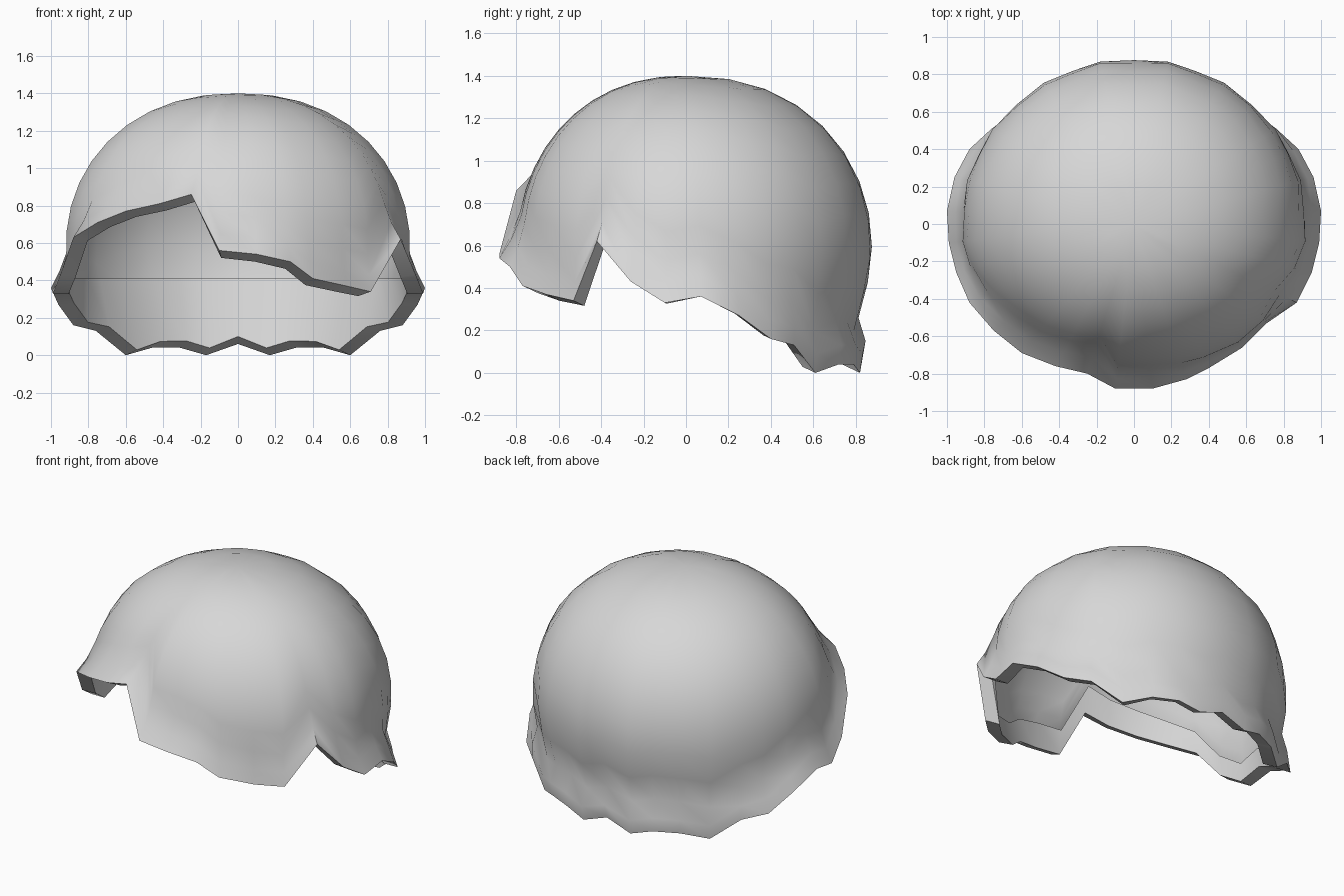
import bpy, bmesh, math
from mathutils import Vector

cube = bpy.data.objects.get("Cube")
if cube:
    bpy.data.objects.remove(cube, do_unlink=True)

MID, RISE = 0.6, 0.8      # height of the widest ring, height of the dome above it
ROWS = 10

# Hem outline: swept fringe, temple notch, then the wavy nape
fringe = [(-0.25, -0.8, 0.86), (-0.1, -0.88, 0.56), (0.1, -0.88, 0.54), (0.28, -0.83, 0.5),
          (0.4, -0.77, 0.41), (0.58, -0.66, 0.37), (0.71, -0.53, 0.34), (0.87, -0.42, 0.62)]
side = [(0.95, -0.26, 0.43), (0.99, -0.1, 0.33), (1.0, 0.07, 0.36), (0.96, 0.25, 0.27),
        (0.88, 0.4, 0.16), (0.76, 0.51, 0.13), (0.6, 0.61, 0.0), (0.46, 0.72, 0.04),
        (0.31, 0.79, 0.04), (0.17, 0.82, 0.0)]
nape = [(0, 0.82, 0.06)]
swept = [(-0.88, -0.42, 0.63), (-0.75, -0.57, 0.71), (-0.6, -0.69, 0.77), (-0.42, -0.76, 0.81)]
hem = fringe + side + nape + [(-x, y, z) for x, y, z in reversed(side)] + swept


def column(i, point):
    """Points from the crown, down the outside, around the hem and up the inner band."""
    x, y, z = point
    reach = math.hypot(x, y)
    dx, dy = x / reach, y / reach
    depth = 0.885 if y > 0 else 0.8
    wide = 1 / math.hypot(dx / 0.925, dy / depth)
    wide *= 1 if i % 2 else 0.99          # shallow grooves between locks

    def radius(h):
        if h > MID:
            return wide * (1 - ((h - MID) / RISE) ** 2) ** 0.45
        return wide * (1 - 0.3 * max(0, 0.5 - h) * max(0, dy))     # pinched neck

    low = z + 0.2
    if low > MID:
        end = math.acos((low - MID) / RISE)
    else:
        end = math.pi / 2 + (MID - low) / 0.85
    outer = []
    for k in range(1, ROWS + 1):
        u = end * k / ROWS
        h = MID + RISE * math.cos(u) if u < math.pi / 2 else MID - 0.85 * (u - math.pi / 2)
        outer.append((radius(h), h))

    neck = radius(low)
    lip = neck + (reach - neck) * 0.45 + 0.03 * max(0, dy)
    rim = [(lip, z + 0.09), (reach, z), (reach - 0.085, z + 0.04 * dy)]
    top = max(0.41, z + 0.12)
    band = [(radius(top) * 0.985, top)]   # inner band meets the inside of the dome
    return [Vector((dx * r, dy * r, h)) for r, h in outer + rim + band]


# Loft the columns into one shell, open above the inner band
bm = bmesh.new()
columns = [[bm.verts.new(p) for p in column(i, point)] for i, point in enumerate(hem)]
crown = bm.verts.new((0, 0, MID + RISE))
for i, a in enumerate(columns):
    b = columns[(i + 1) % len(columns)]
    bm.faces.new((crown, a[0], b[0]))
    for k in range(len(a) - 1):
        bm.faces.new((a[k], a[k + 1], b[k + 1], b[k]))
bmesh.ops.recalc_face_normals(bm, faces=bm.faces)
mesh = bpy.data.meshes.new("hair_cap")
bm.to_mesh(mesh)
bm.free()

# Plain grey colour
grey = bpy.data.materials.new("light_grey")
grey.use_nodes = True
colour = (0.68, 0.68, 0.68, 1)
grey.diffuse_color = colour
grey.node_tree.nodes["Principled BSDF"].inputs["Base Color"].default_value = colour
mesh.materials.append(grey)

hair = bpy.data.objects.new("hair_cap", mesh)
bpy.context.collection.objects.link(hair)
bpy.ops.object.select_all(action="DESELECT")
hair.select_set(True)
bpy.context.view_layer.objects.active = hair
bpy.ops.object.shade_smooth_by_angle(angle=math.radians(60))
